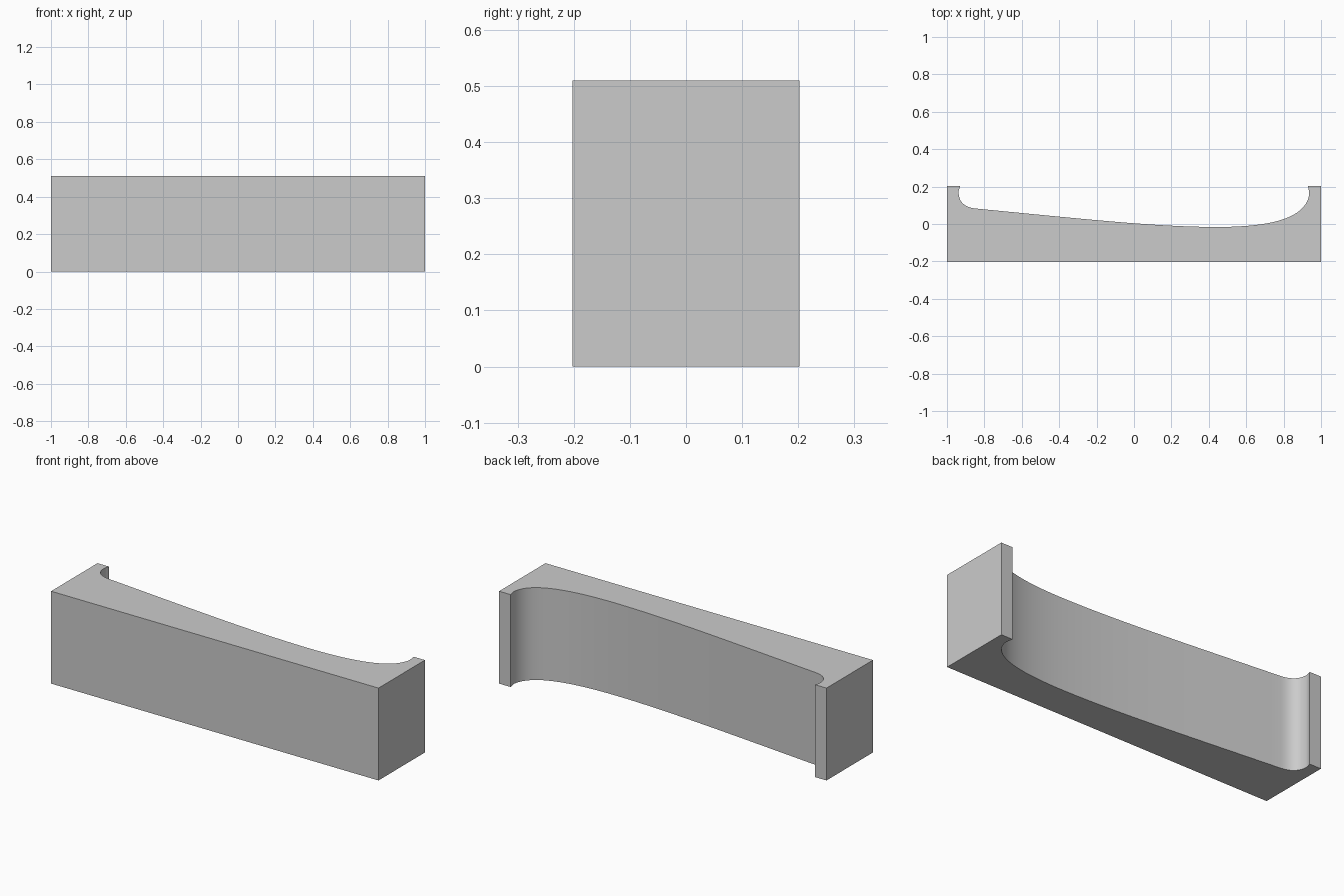
import bpy, bmesh
from mathutils import Vector
from mathutils.geometry import interpolate_bezier

if "Cube" in bpy.data.objects:
    bpy.data.objects.remove(bpy.data.objects["Cube"])

HEIGHT, HALF_DEPTH, LIP = 0.51, 0.2025, 0.93

grey = bpy.data.materials.new("plain grey")
grey.diffuse_color = (0.6, 0.6, 0.6, 1)
grey.use_nodes = True
grey.node_tree.nodes["Principled BSDF"].inputs["Base Color"].default_value = grey.diffuse_color

# Hollow back edge, from the right lip to the left lip: (start, handle, handle, end, steps)
spans = [
    ((LIP, HALF_DEPTH), (0.932, 0.19), (0.937, 0.175), (0.937, 0.16), 4),
    ((0.937, 0.16), (0.922, 0.06), (0.81, -0.015), (0.45, -0.016), 28),
    ((0.45, -0.016), (0.12, -0.016), (-0.25, 0.025), (-0.85, 0.083), 28),
    ((-0.85, 0.083), (-0.92, 0.092), (-0.937, 0.13), (-0.938, 0.17), 12),
    ((-0.938, 0.17), (-0.938, 0.185), (-0.932, 0.19), (-LIP, HALF_DEPTH), 4),
]
outline = [(-1, HALF_DEPTH), (-1, -HALF_DEPTH), (1, -HALF_DEPTH), (1, HALF_DEPTH), spans[0][0]]
for a, b, c, d, steps in spans:
    pts = interpolate_bezier(*(Vector((*p, 0)) for p in (a, b, c, d)), steps + 1)
    outline += [(p.x, p.y) for p in pts[1:]]

# Extrude the outline straight up into a solid block
bm = bmesh.new()
base = bm.faces.new([bm.verts.new((x, y, 0)) for x, y in outline])
top = bmesh.ops.extrude_face_region(bm, geom=[base], use_keep_orig=True)["geom"]
bmesh.ops.translate(bm, vec=(0, 0, HEIGHT),
                    verts=[v for v in top if isinstance(v, bmesh.types.BMVert)])
bmesh.ops.recalc_face_normals(bm, faces=bm.faces)
mesh = bpy.data.meshes.new("hollowed_block")
bm.to_mesh(mesh)
bm.free()
mesh.materials.append(grey)

block = bpy.data.objects.new("hollowed_block", mesh)
bpy.context.collection.objects.link(block)
bpy.context.view_layer.objects.active = block
block.select_set(True)
bpy.ops.object.shade_smooth_by_angle(angle=0.52)
